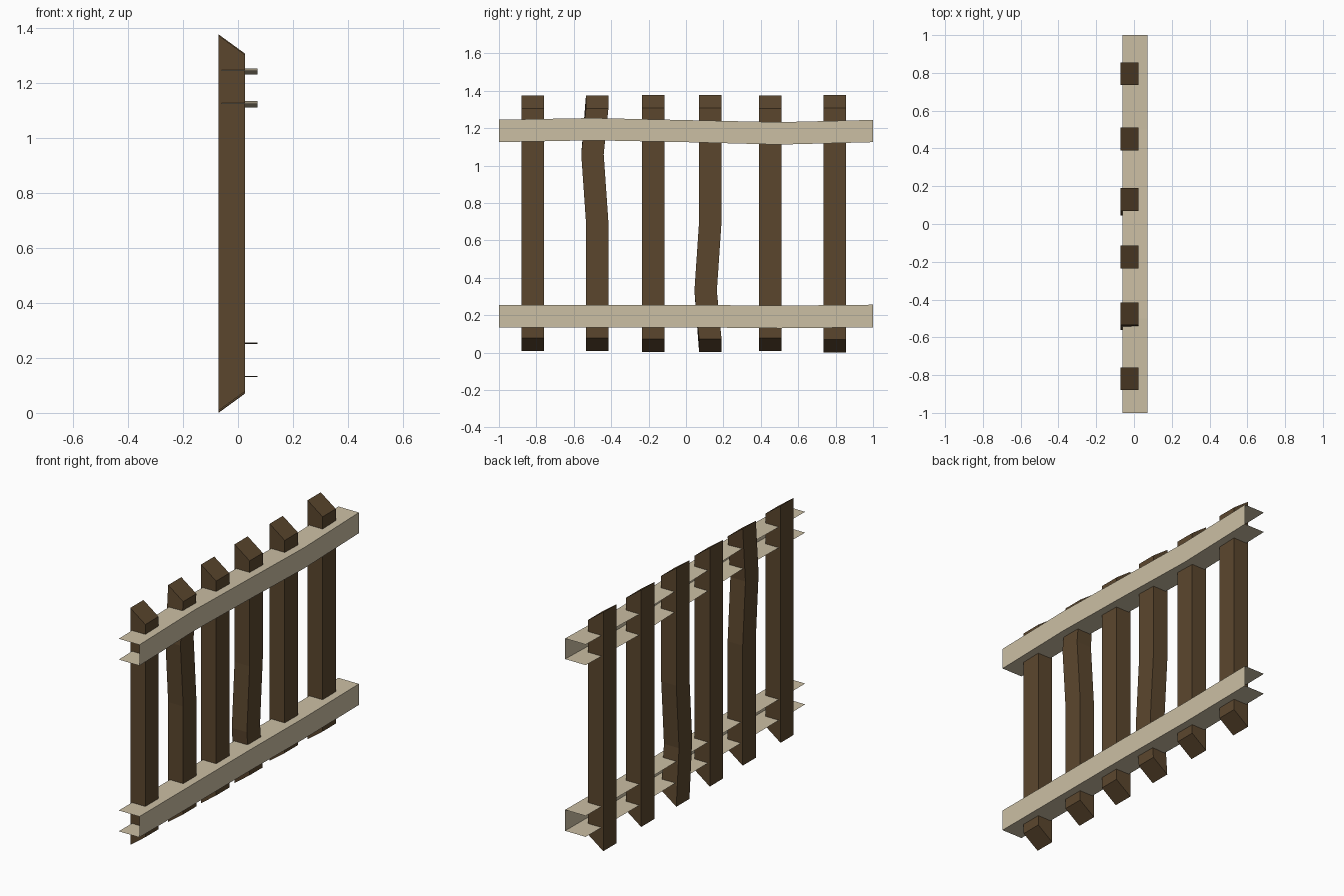
import bpy, bmesh

if "Cube" in bpy.data.objects:
    bpy.data.objects.remove(bpy.data.objects["Cube"])


def material(name, rgb):
    m = bpy.data.materials.new(name)
    m.diffuse_color = (*rgb, 1)
    m.use_nodes = True
    m.node_tree.nodes["Principled BSDF"].inputs["Base Color"].default_value = m.diffuse_color
    return m


DARK_WOOD = material("dark wood", (0.105, 0.062, 0.027))
PALE_WOOD = material("pale wood", (0.60, 0.52, 0.37))


def loft(name, sections, mat, closed):
    """Skin successive cross-sections; closed ones also get end caps."""
    bm = bmesh.new()
    rings = [[bm.verts.new(p) for p in s] for s in sections]
    n = len(rings[0])
    for a, b in zip(rings, rings[1:]):
        for i in range(n if closed else n - 1):
            j = (i + 1) % n
            bm.faces.new((a[i], a[j], b[j], b[i]))
    if closed:
        bm.faces.new(rings[0][::-1])
        bm.faces.new(rings[-1])
        bmesh.ops.recalc_face_normals(bm, faces=bm.faces)
    me = bpy.data.meshes.new(name)
    bm.to_mesh(me)
    bm.free()
    me.materials.append(mat)
    ob = bpy.data.objects.new(name, me)
    bpy.context.collection.objects.link(ob)


# Posts: square timber with bevel-cut ends, two of them bent sideways
X0, X1, HALF, SLANT = -0.071, 0.025, 0.06, 0.07


def post(name, y, z0, z1, bends):
    def ring(yc, z, slope):
        return [(X0, yc - HALF, z), (X1, yc - HALF, z + slope),
                (X1, yc + HALF, z + slope), (X0, yc + HALF, z)]
    sections = [ring(y, z0, SLANT)]
    sections += [ring(y + dy, z, 0) for z, dy in bends]
    sections.append(ring(y, z1, -SLANT))
    loft(name, sections, DARK_WOOD, True)


posts = [(-0.82, 0.008, 1.374, []),
         (-0.475, 0.008, 1.374, [(0.70, 0), (1.06, -0.025)]),
         (-0.175, 0.002, 1.378, []),
         (0.13, 0.002, 1.378, [(0.33, -0.025), (0.70, 0)]),
         (0.45, 0.008, 1.374, []),
         (0.795, 0.0, 1.378, [])]
for i, p in enumerate(posts):
    post(f"post_{i + 1}", *p)


# Rails: thin open channels (top, outer face, underside) with a slight wave
def rail(name, points):
    sections = [[(-0.06, y, lo), (0.071, y, lo), (0.071, y, hi), (-0.06, y, hi)]
                for y, lo, hi in points]
    loft(name, [s[::-1] for s in sections], PALE_WOOD, False)


rail("top_rail", [(-1, 1.125, 1.245), (-0.5, 1.135, 1.254), (0, 1.125, 1.243),
                  (0.5, 1.112, 1.232), (1, 1.125, 1.244)])
rail("bottom_rail", [(-1, 0.135, 0.255), (0, 0.135, 0.255),
                     (0.5, 0.130, 0.251), (1, 0.135, 0.256)])
